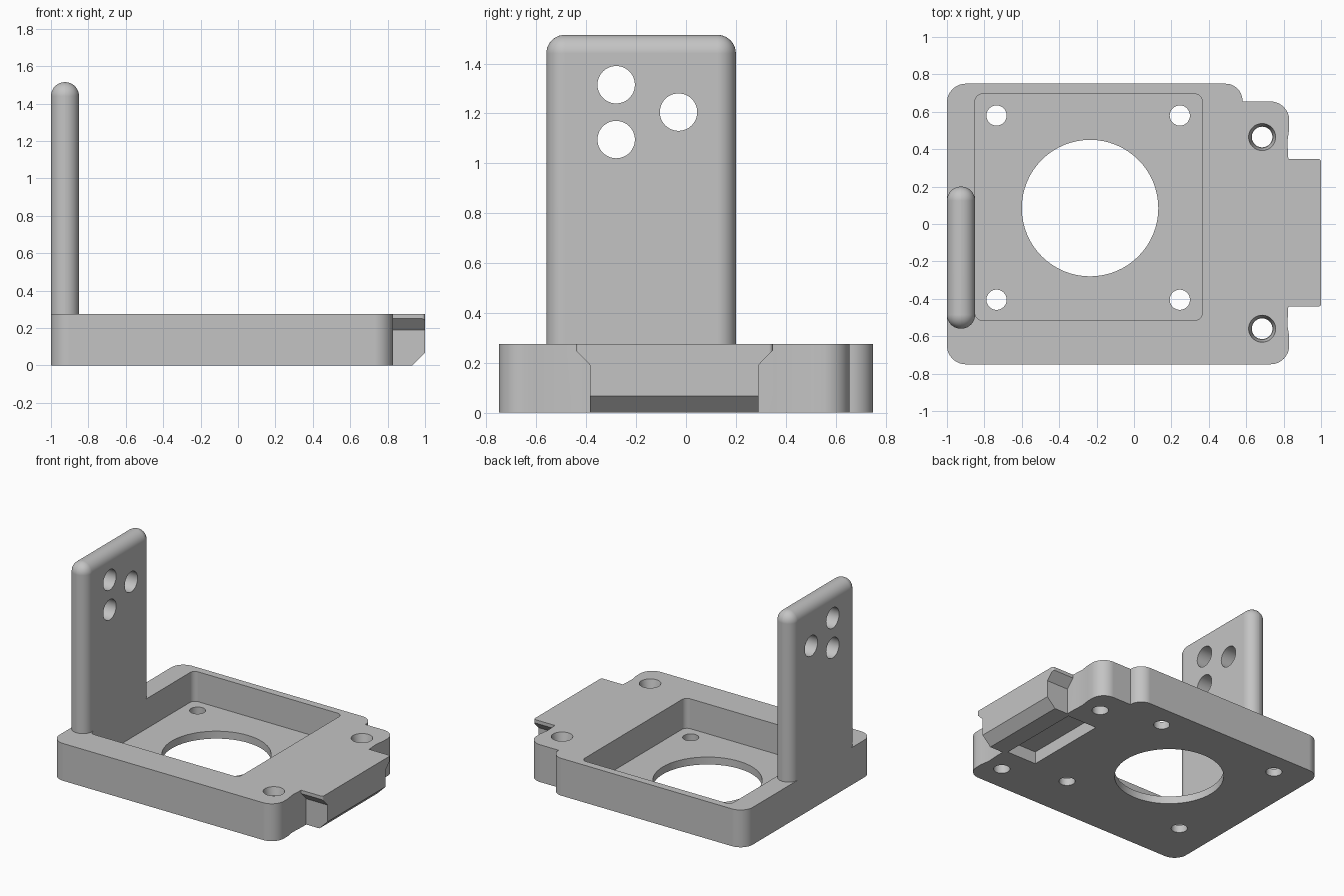
import bpy, bmesh, math
from mathutils import Vector

default = bpy.data.objects.get("Cube")
if default:
    bpy.data.objects.remove(default, do_unlink=True)

grey = bpy.data.materials.new("light grey plastic")
grey.use_nodes = True
COLOUR = (0.55, 0.55, 0.55, 1)
grey.diffuse_color = COLOUR
grey.node_tree.nodes["Principled BSDF"].inputs["Base Color"].default_value = COLOUR

TOP = 0.275


def finish(name, bm):
    bmesh.ops.recalc_face_normals(bm, faces=bm.faces)
    mesh = bpy.data.meshes.new(name)
    bm.to_mesh(mesh)
    bm.free()
    mesh.materials.append(grey)
    obj = bpy.data.objects.new(name, mesh)
    bpy.context.collection.objects.link(obj)
    return obj


def extrude(points, direction):
    bm = bmesh.new()
    face = bm.faces.new([bm.verts.new(p) for p in points])
    new = bmesh.ops.extrude_face_region(bm, geom=[face])["geom"]
    bmesh.ops.translate(bm, vec=direction, verts=[v for v in new if isinstance(v, bmesh.types.BMVert)])
    # The starting face is kept by the extrusion and closes the far end
    return bm


def rounded(corners, steps=10):
    """Outline from (x, y, radius) corners, each replaced by a tangent arc."""
    out = []
    for i, (x, y, r) in enumerate(corners):
        p = Vector((x, y))
        if r == 0:
            out.append(p)
            continue
        a = (Vector(corners[i - 1][:2]) - p).normalized()
        b = (Vector(corners[(i + 1) % len(corners)][:2]) - p).normalized()
        half = a.angle(b) / 2
        centre = p + (a + b).normalized() * (r / math.sin(half))
        start = p + a * (r / math.tan(half)) - centre
        end = p + b * (r / math.tan(half)) - centre
        out += [centre + start.lerp(end, k / steps).normalized() * r for k in range(steps + 1)]
    return out


def slab(name, corners, z0, z1):
    return finish(name, extrude([(p.x, p.y, z0) for p in rounded(corners)], (0, 0, z1 - z0)))


def block(name, x0, x1, y0, y1, z0, z1, r=0):
    return slab(name, [(x0, y0, r), (x1, y0, r), (x1, y1, r), (x0, y1, r)], z0, z1)


def rod(name, centre, r, length, axis="Z", r_top=None, sides=48):
    bm = bmesh.new()
    bmesh.ops.create_cone(bm, cap_ends=True, segments=sides, radius1=r,
                          radius2=r if r_top is None else r_top, depth=length)
    obj = finish(name, bm)
    if axis == "X":
        obj.rotation_euler.y = math.pi / 2
    obj.location = centre
    return obj


def combine(target, tool, operation="DIFFERENCE"):
    mod = target.modifiers.new("cut", "BOOLEAN")
    mod.operation, mod.object, mod.solver = operation, tool, "EXACT"
    bpy.context.view_layer.objects.active = target
    bpy.ops.object.modifier_apply(modifier=mod.name)
    bpy.data.objects.remove(tool, do_unlink=True)


def smooth(obj):
    bpy.ops.object.select_all(action="DESELECT")
    obj.select_set(True)
    bpy.context.view_layer.objects.active = obj
    bpy.ops.object.shade_smooth_by_angle(angle=math.radians(30))
    obj.modifiers.new("flat faces", "WEIGHTED_NORMAL").keep_sharp = True


# Base plate with rounded corners and a step at the back
base = slab("base_plate", [
    (-1, -0.75, 0.1), (0.83, -0.75, 0.1), (0.83, -0.6, 0), (0.82, -0.54, 0), (0.825, -0.44, 0),
    (0.825, 0.35, 0), (0.82, 0.44, 0), (0.83, 0.51, 0), (0.83, 0.655, 0.1),
    (0.58, 0.655, 0), (0.58, 0.75, 0.09), (-1, 0.75, 0.1)], 0, TOP)

# End tab: wide lip on top, narrower below, chamfered lower edge
MID, LIP, NECK = -0.047, 0.395, 0.337
right_half = [(NECK, 0), (NECK, 0.19), (LIP, 0.25), (LIP, TOP)]
profile = right_half + [(-y, z) for y, z in reversed(right_half)]
bm = extrude([(0.81, MID + y, z) for y, z in profile], (0.19, 0, 0))
cut = bmesh.ops.bisect_plane(bm, geom=bm.verts[:] + bm.edges[:] + bm.faces[:],
                             plane_co=(1, 0, 0.067), plane_no=(1, 0, -1), clear_outer=True)
bmesh.ops.holes_fill(bm, edges=[e for e in cut["geom_cut"] if isinstance(e, bmesh.types.BMEdge)])
lip_corners = [e for e in bm.edges if all(v.co.x > 0.99 and v.co.z > 0.24 for v in e.verts)
               and abs(e.verts[0].co.y - e.verts[1].co.y) < 0.01]
bmesh.ops.bevel(bm, geom=lip_corners, offset=0.015, segments=4, profile=0.5, affect="EDGES")
combine(base, finish("end_tab", bm), "UNION")

# Square pocket, large opening and underside slot
combine(base, block("pocket", -0.85, 0.365, -0.515, 0.695, 0.055, 0.5, 0.04))
combine(base, rod("opening", (-0.235, 0.085, 0), 0.365, 0.4, sides=64))
combine(base, block("slot", 0.56, 0.8, -0.36, 0.27, -0.1, 0.09))

# Mounting holes in the pocket floor
for x in (-0.735, 0.245):
    for y in (-0.405, 0.58):
        combine(base, rod("floor_hole", (x, y, 0), 0.054, 0.3))

# Screw holes with a recessed, tapered mouth
for y in (-0.56, 0.465):
    combine(base, rod("screw_hole", (0.685, y, 0.1), 0.055, 0.6))
    combine(base, rod("screw_mouth", (0.685, y, TOP - 0.02), 0.058, 0.08, r_top=0.077))
smooth(base)

# Upright plate with fully rounded sides and top
wall = block("upright_plate", -1, -0.85, -0.56, 0.2, TOP, 1.515)
bm = bmesh.new()
bm.from_mesh(wall.data)
edges = [e for e in bm.edges if max(v.co.z for v in e.verts) > TOP + 0.1]
bmesh.ops.bevel(bm, geom=edges, offset=0.0745, segments=10, profile=0.5, affect="EDGES")
bm.to_mesh(wall.data)
bm.free()

# Three cross holes near the top
for y, z in ((-0.28, 1.315), (-0.28, 1.095), (-0.03, 1.205)):
    combine(wall, rod("cross_hole", (-0.925, y, z), 0.075, 0.4, axis="X"))
smooth(wall)
